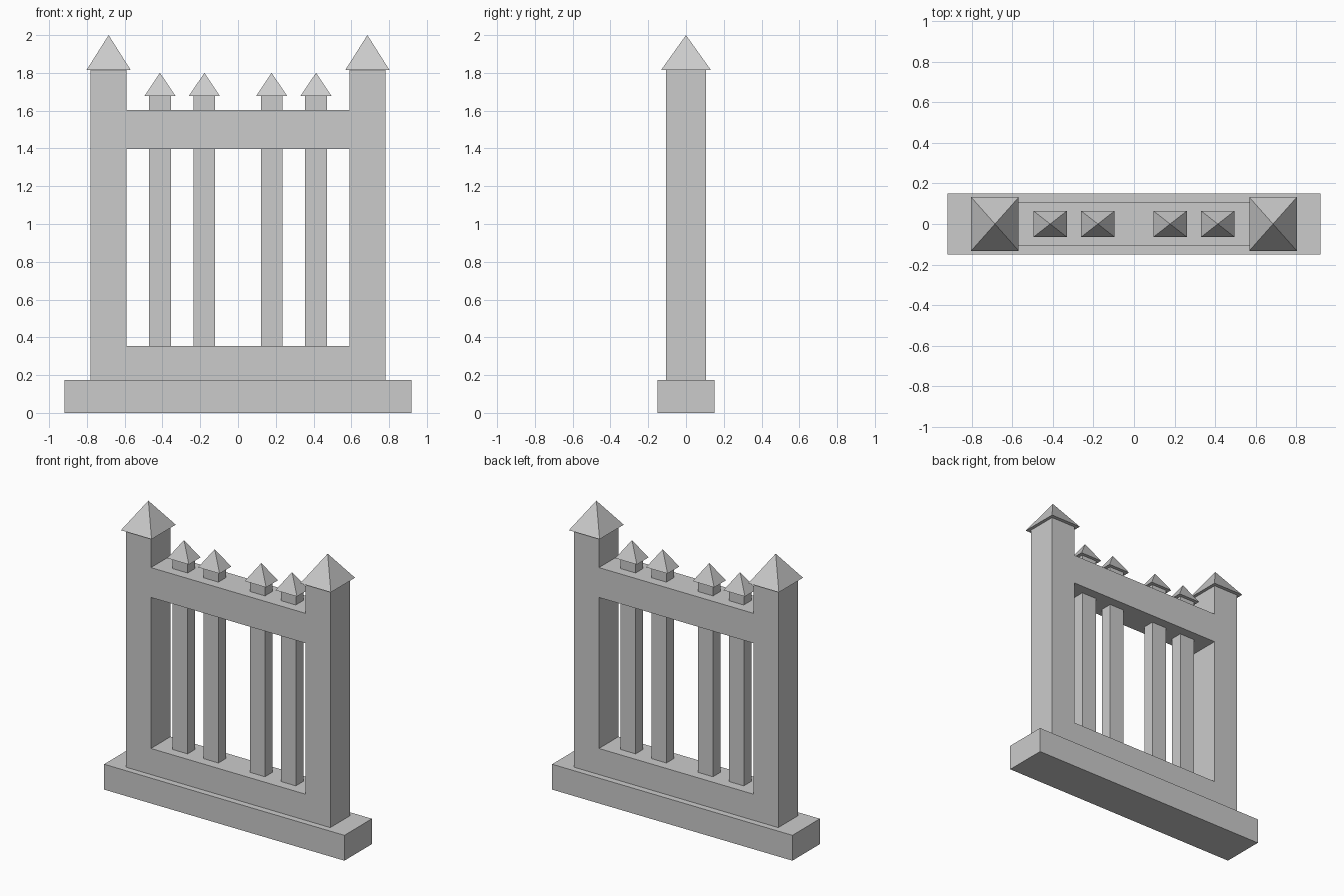
import bpy
import bmesh
from mathutils import Matrix, Vector

cube = bpy.data.objects.get("Cube")
if cube:
    bpy.data.objects.remove(cube, do_unlink=True)

# One plain stone colour for the whole gate
GREY = (0.6, 0.6, 0.6, 1.0)
stone = bpy.data.materials.new("grey stone")
stone.use_nodes = True
stone.diffuse_color = GREY
stone.node_tree.nodes["Principled BSDF"].inputs["Base Color"].default_value = GREY


def finish(name, bm):
    bmesh.ops.recalc_face_normals(bm, faces=bm.faces)
    mesh = bpy.data.meshes.new(name)
    bm.to_mesh(mesh)
    bm.free()
    mesh.materials.append(stone)
    obj = bpy.data.objects.new(name, mesh)
    bpy.context.collection.objects.link(obj)
    return obj


def block(name, x, width, depth, bottom, top):
    """Box centred on x and y = 0, between two heights."""
    bm = bmesh.new()
    bmesh.ops.create_cube(bm, size=1)
    bmesh.ops.scale(bm, vec=(width, depth, top - bottom), verts=bm.verts)
    bmesh.ops.translate(bm, vec=(x, 0, (bottom + top) / 2), verts=bm.verts)
    return finish(name, bm)


def pyramid(name, x, width, depth, bottom, top):
    """Four-sided cap with a closed underside."""
    bm = bmesh.new()
    base = [bm.verts.new((x + sx * width / 2, sy * depth / 2, bottom))
            for sx, sy in ((-1, -1), (1, -1), (1, 1), (-1, 1))]
    apex = bm.verts.new((x, 0, top))
    bm.faces.new(base)
    for i in range(4):
        bm.faces.new((base[i], base[(i + 1) % 4], apex))
    return finish(name, bm)


BASE_TOP = 0.175
POST_X, POST_W, DEPTH, POST_TOP = 0.685, 0.19, 0.214, 1.815
RAIL_W = 2 * POST_X - POST_W

# Plinth and the two rails, flush with the posts
block("plinth", 0, 1.836, 0.3, 0, BASE_TOP)
block("bottom_rail", 0, RAIL_W, DEPTH, BASE_TOP, 0.355)
block("top_rail", 0, RAIL_W, DEPTH, 1.398, 1.604)

for side, s in (("left", 1), ("right", -1)):
    # Corner post with its cap
    block(f"{side}_post", s * POST_X, POST_W, DEPTH, BASE_TOP, POST_TOP)
    pyramid(f"{side}_post_cap", s * POST_X, 0.234, 0.264, POST_TOP, 2.0)
    # Bars pass through the top rail and end in small caps
    for place, x in (("inner", 0.178), ("outer", 0.413)):
        block(f"{side}_{place}_bar", s * x, 0.114, 0.082, 0.355, 1.678)
        pyramid(f"{side}_{place}_bar_cap", s * x, 0.164, 0.128, 1.678, 1.8)
